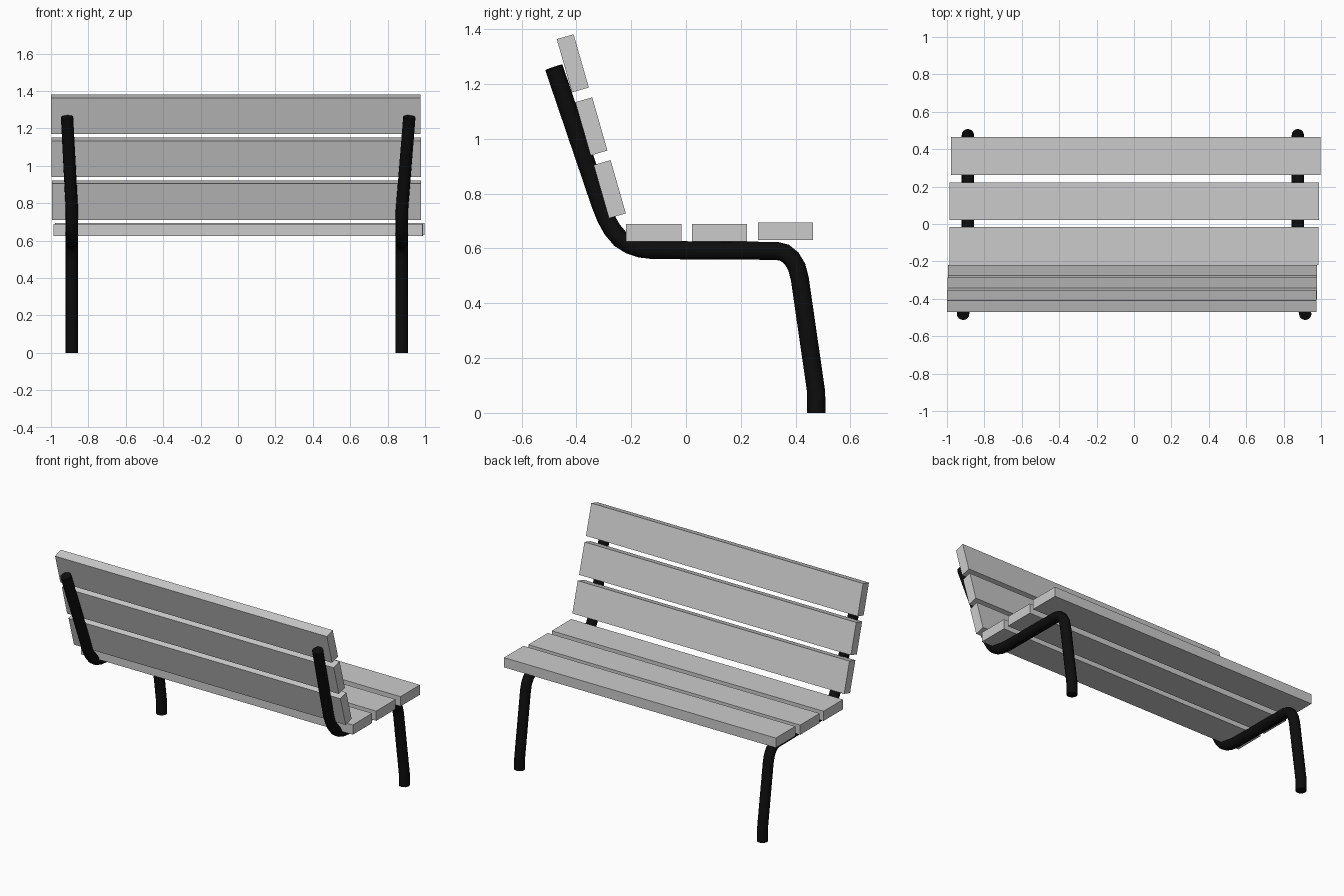
import bpy
import math

if "Cube" in bpy.data.objects:
    bpy.data.objects.remove(bpy.data.objects["Cube"])


def material(name, value):
    m = bpy.data.materials.new(name)
    m.diffuse_color = (value, value, value, 1)
    m.use_nodes = True
    m.node_tree.nodes["Principled BSDF"].inputs["Base Color"].default_value = m.diffuse_color
    return m


slat_grey = material("light grey", 0.6)
tube_black = material("black", 0.004)


def slat(name, x, y, z, tilt=0.0):
    """Plank 1.975 long, 0.2 wide, 0.064 thick, tilted about x."""
    bpy.ops.mesh.primitive_cube_add(size=1, location=(x, y, z), rotation=(tilt, 0, 0))
    ob = bpy.context.object
    ob.name = name
    ob.scale = (1.975, 0.202, 0.064)
    bpy.ops.object.transform_apply(location=False, rotation=False, scale=True)
    ob.data.materials.append(slat_grey)


# Seat planks
slat("seat_slat_back", 0.0, -0.118, 0.657)
slat("seat_slat_middle", 0.002, 0.122, 0.657)
slat("seat_slat_front", 0.01, 0.363, 0.662)

# Backrest planks
lean = math.radians(-74)
slat("back_slat_low", -0.008, -0.278, 0.816, lean)
slat("back_slat_middle", -0.01, -0.345, 1.045, lean)
slat("back_slat_top", -0.012, -0.413, 1.275, lean)

# Bent tube side frames: (y, z) path from foot to top of backrest
PATH = [(0.475, 0), (0.475, 0.075), (0.415, 0.49), (0.404, 0.532), (0.385, 0.564),
        (0.36, 0.584), (0.33, 0.591), (-0.12, 0.594), (-0.165, 0.599), (-0.205, 0.612),
        (-0.24, 0.634), (-0.27, 0.67), (-0.292, 0.71), (-0.312, 0.76), (-0.482, 1.26)]


def frame(name, x, x_top):
    cu = bpy.data.curves.new(name, 'CURVE')
    cu.dimensions = '3D'
    cu.bevel_depth = 0.033
    cu.bevel_resolution = 6
    cu.use_fill_caps = True
    sp = cu.splines.new('POLY')
    sp.points.add(len(PATH) - 1)
    for i, (p, (y, z)) in enumerate(zip(sp.points, PATH)):
        p.co = (x_top if i == len(PATH) - 1 else x, y, z, 1)
    ob = bpy.data.objects.new(name, cu)
    bpy.context.collection.objects.link(ob)
    bpy.ops.object.select_all(action='DESELECT')
    ob.select_set(True)
    bpy.context.view_layer.objects.active = ob
    bpy.ops.object.convert(target='MESH')
    ob = bpy.context.object
    ob.name = name
    ob.data.materials.clear()
    ob.data.materials.append(tube_black)
    bpy.ops.object.shade_smooth_by_angle(angle=math.radians(35))


frame("left_frame", -0.888, -0.914)
frame("right_frame", 0.876, 0.916)
